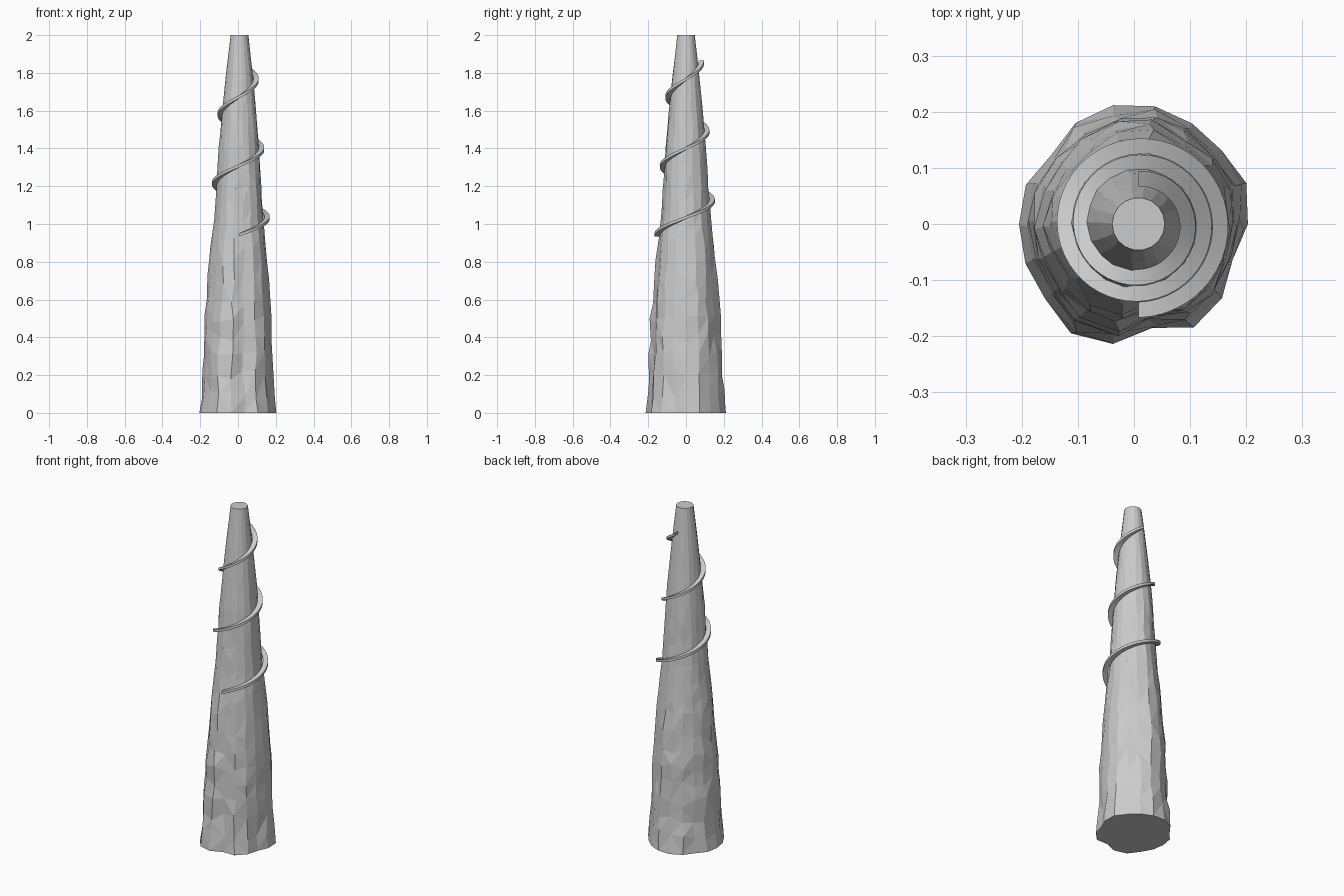
import bpy, bmesh, math, random
from mathutils import Vector

random.seed(7)
cube = bpy.data.objects.get("Cube")
if cube:
    bpy.data.objects.remove(cube, do_unlink=True)

grey = bpy.data.materials.new("stone grey")
grey.use_nodes = True
colour = (0.6, 0.6, 0.6, 1)
grey.diffuse_color = colour
grey.node_tree.nodes["Principled BSDF"].inputs["Base Color"].default_value = colour


def make_object(name, bm):
    bmesh.ops.recalc_face_normals(bm, faces=bm.faces)
    mesh = bpy.data.meshes.new(name)
    bm.to_mesh(mesh)
    bm.free()
    mesh.materials.append(grey)
    obj = bpy.data.objects.new(name, mesh)
    bpy.context.collection.objects.link(obj)
    return obj


def loft(bm, rings):
    """Bridge equal closed rings of points and cap both ends."""
    loops = [[bm.verts.new(p) for p in ring] for ring in rings]
    n = len(loops[0])
    for a, b in zip(loops, loops[1:]):
        for i in range(n):
            j = (i + 1) % n
            bm.faces.new((a[i], a[j], b[j], b[i]))
    return [bm.faces.new(loops[0]), bm.faces.new(loops[-1])]


def sample(profile, z):
    for (z0, r0), (z1, r1) in zip(profile, profile[1:]):
        if z <= z1:
            return r0 + (r1 - r0) * (z - z0) / (z1 - z0)
    return profile[-1][1]


# Rough tapering spire: irregular base outline that evens out towards the top
BASE = [.203, .213, .204, .207, .213, .215, .208, .192, .205,
        .205, .206, .207, .225, .217, .188, .213, .205, .187]
TAPER = [(0, .205), (.15, .192), (.5, .18), (.8, .158), (1, .134),
         (1.2, .119), (1.4, .108), (1.6, .09), (1.8, .07), (2, .047)]
LEVELS = 20
ridges = [random.uniform(-.05, .04) for _ in BASE]
rings = []
for k in range(LEVELS + 1):
    h = k / LEVELS
    ring = []
    for i, base in enumerate(BASE):
        inner = 0 < k < LEVELS
        z = 2 * h + (random.uniform(-.03, .03) if inner else 0)
        fade = max(0, 1 - h) ** .8
        outline = 1 + (base / .205 - 1) * (1 - h) ** 2
        rough = 1 + (ridges[i] * min(1, 4 * h) + random.uniform(-.04, .035)) * fade * inner
        angle = math.tau * (i + random.uniform(-.15, .15) * inner) / len(BASE)
        r = sample(TAPER, z) * outline * rough
        ring.append(Vector((r * math.cos(angle) + .008 * h, r * math.sin(angle), z)))
    rings.append(ring)
bm = bmesh.new()
caps = loft(bm, rings)
sides = [f for f in bm.faces if f not in caps]
bmesh.ops.triangulate(bm, faces=sides, quad_method='SHORT_EDGE')
make_object("spire", bm)

# Flat band climbing around the spire in a narrowing helix
TURNS, STEPS, WIDTH, THICK = 2.5, 120, .028, .016
rings = []
for k in range(STEPS + 1):
    t = TURNS * k / STEPS
    angle = math.tau * t - math.pi / 2
    outer = .167 - .029 * t
    z = .935 + .366 * t
    section = [(outer - WIDTH, z), (outer, z), (outer, z + THICK), (outer - WIDTH, z + THICK)]
    rings.append([Vector((r * math.cos(angle) + .008, r * math.sin(angle), h))
                  for r, h in section])
bm = bmesh.new()
loft(bm, rings)
band = make_object("spiral_band", bm)
bpy.context.view_layer.objects.active = band
band.select_set(True)
bpy.ops.object.shade_smooth_by_angle(angle=math.radians(35))
